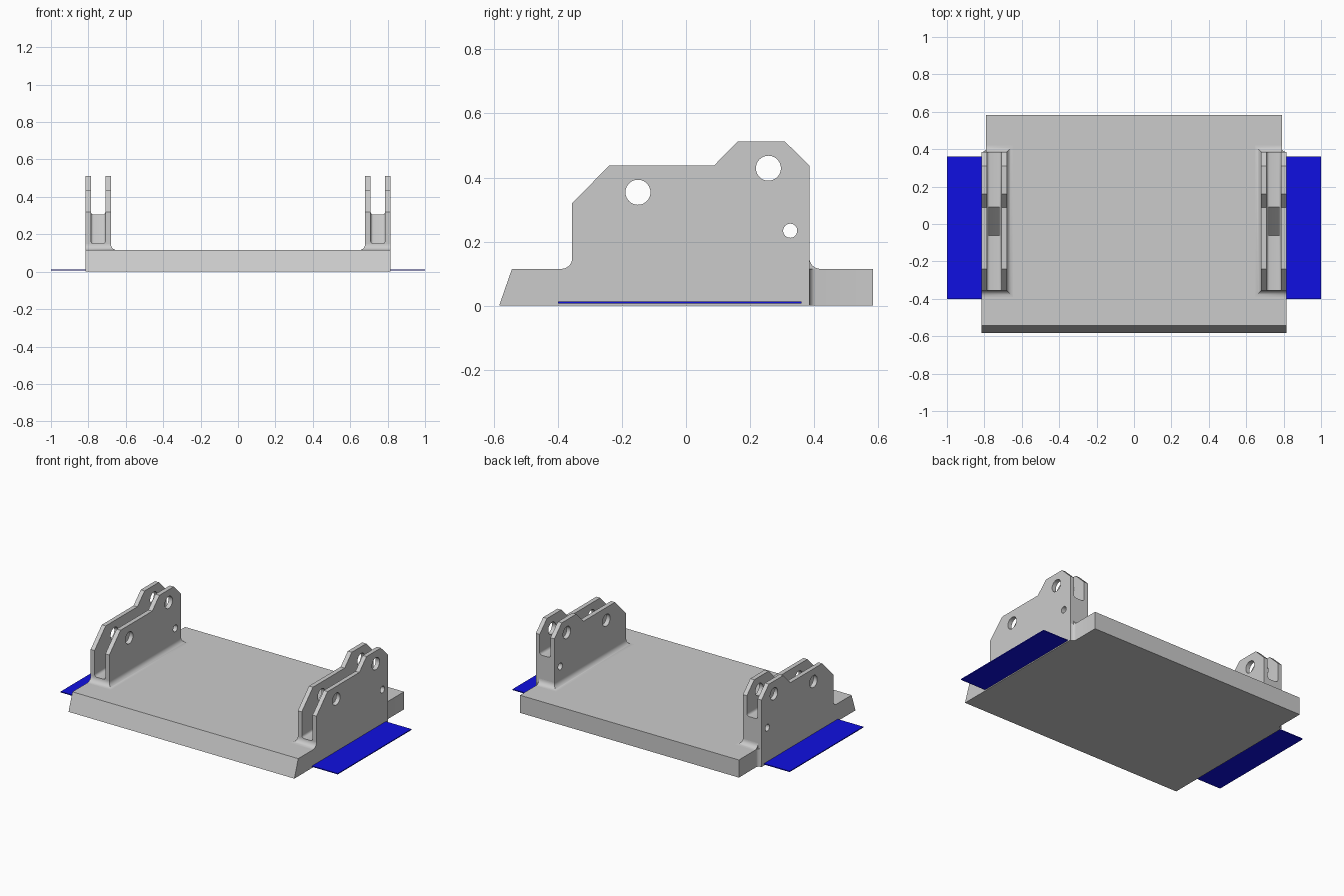
import bpy, bmesh
from math import sin, cos, pi

if "Cube" in bpy.data.objects:
    bpy.data.objects.remove(bpy.data.objects["Cube"])


def loft(name, rings, caps=True):
    """Skin a stack of equal-length rings into a mesh object."""
    bm = bmesh.new()
    loops = [[bm.verts.new(p) for p in ring] for ring in rings]
    for a, b in zip(loops, loops[1:]):
        for i in range(len(a)):
            j = (i + 1) % len(a)
            bm.faces.new((a[i], a[j], b[j], b[i]))
    if caps:
        bm.faces.new(loops[0])
        bm.faces.new(loops[-1])
    bmesh.ops.remove_doubles(bm, verts=bm.verts, dist=1e-5)
    bmesh.ops.recalc_face_normals(bm, faces=bm.faces)
    mesh = bpy.data.meshes.new(name)
    bm.to_mesh(mesh)
    bm.free()
    ob = bpy.data.objects.new(name, mesh)
    bpy.context.collection.objects.link(ob)
    return ob


def finish(ob, cutters=(), mirror=True):
    """Cut, mirror across x, bake the modifiers and shade."""
    for c in cutters:
        m = ob.modifiers.new("cut", 'BOOLEAN')
        m.operation, m.object, m.solver = 'DIFFERENCE', c, 'EXACT'
    if mirror:
        ob.modifiers.new("mirror", 'MIRROR')
    dg = bpy.context.evaluated_depsgraph_get()
    dg.update()
    baked = bpy.data.meshes.new_from_object(ob.evaluated_get(dg))
    ob.modifiers.clear()
    ob.data = baked
    for c in cutters:
        bpy.data.objects.remove(c)
    bpy.ops.object.select_all(action='DESELECT')
    ob.select_set(True)
    bpy.context.view_layer.objects.active = ob
    bpy.ops.object.shade_smooth_by_angle(angle=pi / 6)


TOP = 0.115                       # base plate height
X0, X1 = 0.68, 0.815              # bracket inner and outer side
YF, YB = -0.355, 0.385            # bracket front and back
R = 0.034                         # weld fillet radius

# Base plate: sloped front edge, narrower rear with small filleted steps
side = [(X1, YB)] + [(X1 - 0.025 * sin(a), YB + 0.02 * (1 - cos(a)))
                     for a in (pi / 8, pi / 4, 3 * pi / 8, pi / 2)] + [(0.79, 0.583)]


def base_ring(front, z):
    half = [(X1, front)] + side
    return [(x, y, z) for x, y in half] + [(-x, y, z) for x, y in reversed(half)]


finish(loft("base_plate", [base_ring(-0.583, 0), base_ring(-0.543, TOP)]), mirror=False)

# Lug bracket: solid profile, slotted into two cheeks and drilled
outline = [(YF, TOP), (YF, 0.32), (-0.24, 0.437), (0.087, 0.437), (0.161, 0.512),
           (0.309, 0.512), (YB, 0.437), (YB, TOP)]
bracket = loft("lug_brackets", [[(x, y, z) for y, z in outline] for x in (X0, X1)])


def slot_ring(y, z, a=0.709, b=0.787, r=0.016):
    arc = [k * pi / 8 for k in range(5)]
    return ([(a, y, 0.7)] + [(a + r - r * cos(t), y, z + r - r * sin(t)) for t in arc]
            + [(b - r + r * sin(t), y, z + r - r * cos(t)) for t in arc] + [(b, y, 0.7)])


cutters = [loft("slot_cutter", [slot_ring(y, z) for y, z in
           ((-0.5, 0.15), (-0.062, 0.15), (0.092, 0.305), (0.5, 0.305))])]
for cy, cz, r in ((-0.15, 0.354, 0.039), (0.257, 0.429, 0.039), (0.325, 0.234, 0.022)):
    cutters.append(loft("hole_cutter", [
        [(x, cy + r * cos(k * pi / 20), cz + r * sin(k * pi / 20)) for k in range(40)]
        for x in (0.6, 0.9)]))
for c in cutters:
    c.hide_render = True
finish(bracket, cutters)


# Concave fillet running round the foot of each bracket
def fillet_ring(t):
    d, z = R * (1 - sin(t)), TOP + R * (1 - cos(t))
    return [(X0 - d, YF - d, z), (X1, YF - d, z), (X1, YB, z),
            (0.79, YB, z), (0.79, YB + d, z), (X0 - d, YB + d, z)]


finish(loft("bracket_fillets", [fillet_ring(k * pi / 16) for k in range(9)], caps=False))

# Blue side sheets
sheet = loft("side_sheets", [[(x, -0.4, z), (1, -0.4, z), (1, 0.36, z), (x, 0.36, z)]
                             for x, z in ((X1, 0.007), (X1, 0.013))])
blue = bpy.data.materials.new("blue")
blue.diffuse_color = (0.005, 0.005, 0.75, 1)
blue.use_nodes = True
blue.node_tree.nodes["Principled BSDF"].inputs["Base Color"].default_value = blue.diffuse_color
sheet.data.materials.append(blue)
finish(sheet)
